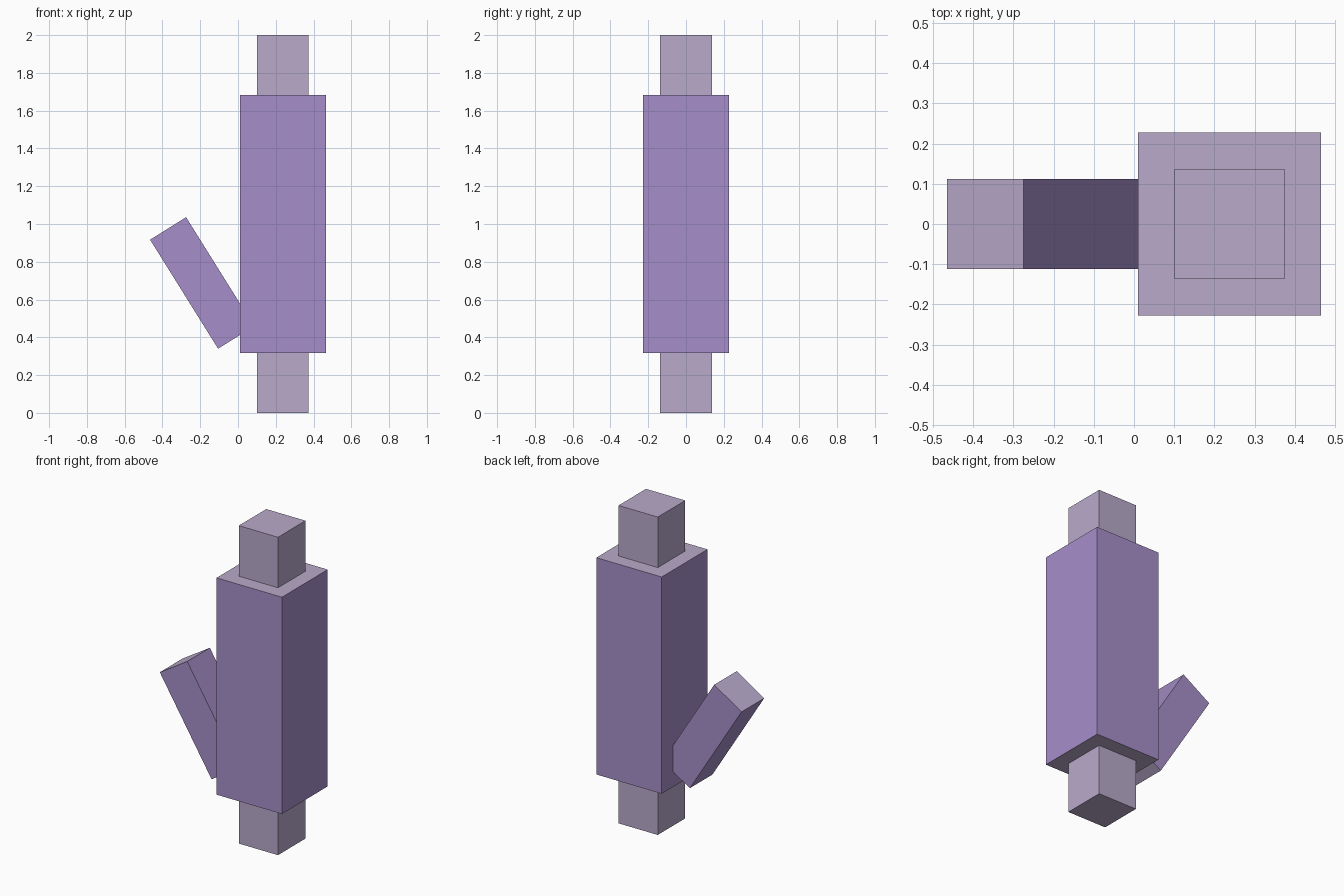
import bpy
import bmesh
import math
from mathutils import Matrix

if "Cube" in bpy.data.objects:
    bpy.data.objects.remove(bpy.data.objects["Cube"], do_unlink=True)


def make_material(name, colour):
    mat = bpy.data.materials.new(name)
    mat.use_nodes = True
    mat.diffuse_color = colour
    mat.node_tree.nodes["Principled BSDF"].inputs["Base Color"].default_value = colour
    return mat


purple = make_material("purple", (0.39, 0.275, 0.59, 1))
lilac = make_material("pale lilac", (0.485, 0.402, 0.597, 1))


def box(name, size, centre, side_material, tilt=0.0):
    """Box with lilac ends along its own z axis, tilted about y."""
    bm = bmesh.new()
    bmesh.ops.create_cube(bm, size=1, matrix=Matrix.Diagonal((*size, 1)))
    bm.normal_update()
    for face in bm.faces:
        face.material_index = 1 if abs(face.normal.z) > 0.5 else 0
    mesh = bpy.data.meshes.new(name)
    bm.to_mesh(mesh)
    bm.free()
    mesh.materials.append(side_material)
    mesh.materials.append(lilac)
    obj = bpy.data.objects.new(name, mesh)
    obj.location = centre
    obj.rotation_euler.y = tilt
    bpy.context.collection.objects.link(obj)
    return obj


# Main column
AXIS_X = 0.2375
box("body", (0.455, 0.455, 1.364), (AXIS_X, 0, 1.0), purple)

# Square stubs at both ends of the column
for name, z in (("bottom_stub", 0.159), ("top_stub", 1.841)):
    box(name, (0.273, 0.273, 0.318), (AXIS_X, 0, z), lilac)

# Tilted side branch, sunk into the column
box("side_branch", (0.225, 0.225, 0.68), (-0.19, 0, 0.688), purple,
    tilt=math.radians(-32))
